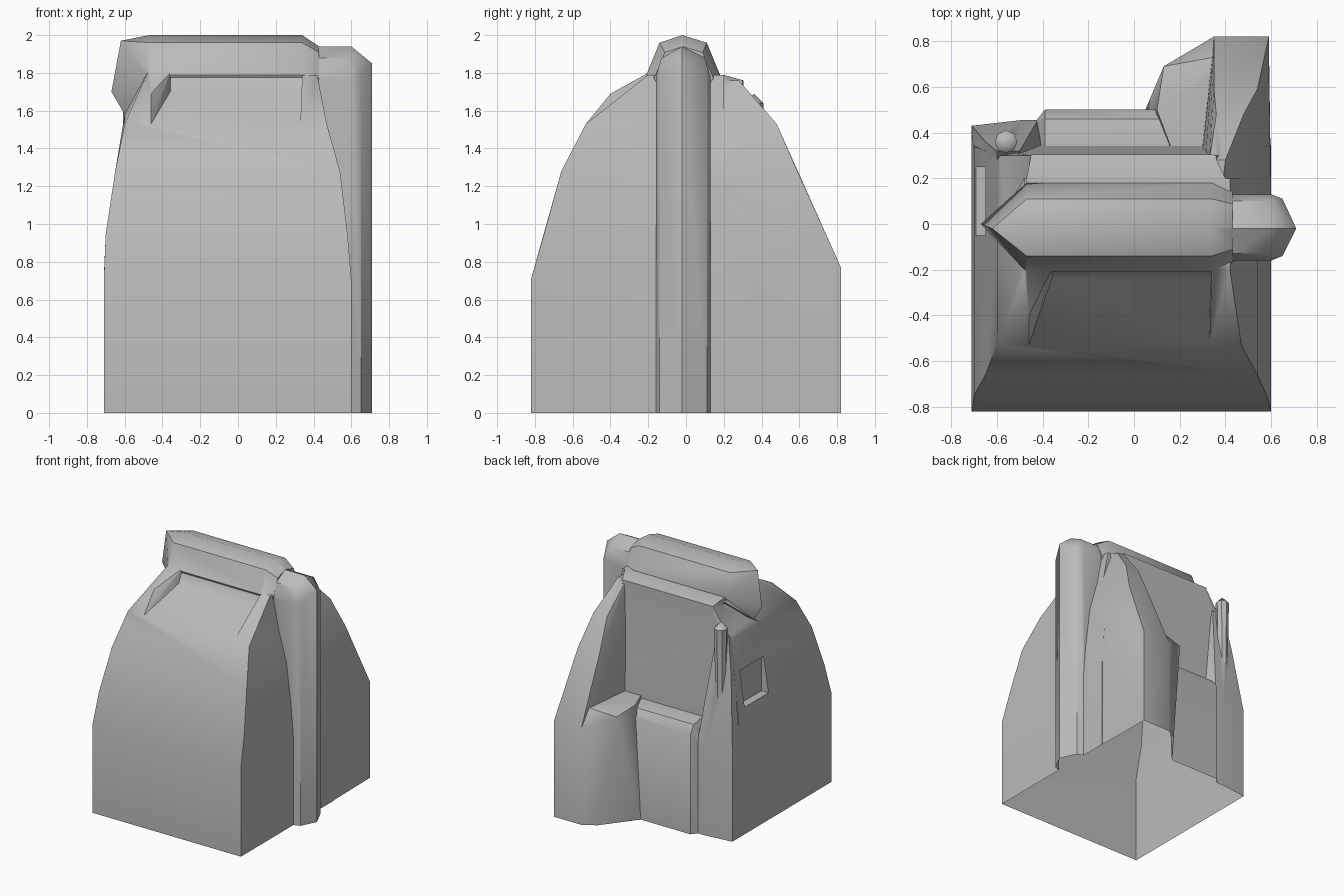
import bpy
import bmesh
import math
from mathutils import Vector

default_cube = bpy.data.objects.get("Cube")
if default_cube:
    bpy.data.objects.remove(default_cube, do_unlink=True)

# One plain grey for everything
GREY = (0.5, 0.5, 0.5, 1)
stone = bpy.data.materials.new("plain_grey")
stone.use_nodes = True
stone.diffuse_color = GREY
stone.node_tree.nodes["Principled BSDF"].inputs["Base Color"].default_value = GREY


def hull(name, points):
    """Make a solid from the convex hull of the points, with merged flat faces."""
    mesh = bpy.data.meshes.new(name)
    bm = bmesh.new()
    for point in points:
        bm.verts.new(Vector(point))
    bmesh.ops.remove_doubles(bm, verts=bm.verts[:], dist=0.001)
    result = bmesh.ops.convex_hull(bm, input=bm.verts[:])
    unused = set(result["geom_interior"]) | set(result["geom_unused"])
    loose = [v for v in unused if isinstance(v, bmesh.types.BMVert)]
    bmesh.ops.delete(bm, geom=loose, context="VERTS")
    bmesh.ops.dissolve_limit(bm, angle_limit=math.radians(1),
                             verts=bm.verts[:], edges=bm.edges[:])
    bmesh.ops.recalc_face_normals(bm, faces=bm.faces[:])
    bm.to_mesh(mesh)
    bm.free()
    mesh.materials.append(stone)
    part = bpy.data.objects.new(name, mesh)
    bpy.context.collection.objects.link(part)
    return part


def rows(*bars):
    """Turn bars (x start, x end, y, z) running along x into end points."""
    return [(x, y, z) for start, end, y, z in bars for x in (start, end)]


def upright(outline, *heights):
    """Repeat a floor outline at every given height."""
    return [(x, y, z) for z in heights for x, y in outline]


def combine(target, other, operation):
    """Apply a boolean to the target and remove the other solid."""
    modifier = target.modifiers.new(other.name, "BOOLEAN")
    modifier.operation = operation
    modifier.solver = "EXACT"
    modifier.object = other
    bpy.context.view_layer.objects.active = target
    bpy.ops.object.modifier_apply(modifier=modifier.name)
    bpy.data.objects.remove(other, do_unlink=True)


# Outline of the sloped sides, shared by the body, wing and buttress
LEFT, RIGHT = -.71, .6
SHOULDER = .71
LOW, MID, TOP = 1.28, 1.53, 1.76

# Main body: upright base with a front that leans back in steps
shell = hull("hollow_shell", rows(
    (LEFT, RIGHT, -.82, 0),
    (LEFT, RIGHT, -.82, SHOULDER),
    (-.7, .58, -.75, .95),
    (-.65, .54, -.66, LOW),
    (-.6, .47, -.53, MID),
    (-.46, .38, -.22, 1.71),
    (-.45, .36, .3, TOP),
    (-.6, .47, .3, MID),
    (-.65, .54, .32, LOW),
    (-.7, .58, .34, .95),
    (LEFT, RIGHT, .345, SHOULDER),
    (LEFT, RIGHT, .345, 0)))

# Raised shoulders at both ends of the slope below the ridge
pointed_end_shoulder = hull("pointed_end_shoulder", rows(
    (-.6, -.46, -.53, MID),
    (-.48, -.46, -.4, 1.69),
    (-.48, -.36, -.2, 1.8),
    (-.6, -.36, 0, 1.58),
    (-.48, -.4, .2, 1.76),
    (-.6, -.3, -.2, 1.45)))
column_end_shoulder = hull("column_end_shoulder", rows(
    (.33, .47, -.53, MID),
    (.34, .42, -.2, 1.79),
    (.34, .42, .2, 1.79),
    (.33, .47, .2, MID)))

# Rounded ridge on top, pointed at one end
BARREL = [(-.21, 1.79), (-.14, 1.96), (-.02, 2), (.11, 1.96),
          (.18, 1.79), (.1, 1.66), (-.14, 1.66)]
ridge_points = [(x, y, z) for x in (-.47, .34) for y, z in BARREL]
ridge_points += [(.43, y * .8, 1.7 + (z - 1.7) * .8) for y, z in BARREL]
ridge_points += rows((-.62, -.62, -.02, 1.97),
                     (-.67, -.67, 0, 1.7),
                     (-.6, -.6, 0, 1.58))
top_ridge = hull("top_ridge", ridge_points)

# Saddle where the ridge sits on the body
ridge_saddle = hull("ridge_saddle", rows(
    (-.46, .38, -.2, 1.78),
    (-.46, .38, -.24, 1.69),
    (-.47, .4, .2, 1.79),
    (-.45, .35, .305, TOP),
    (-.45, .35, .305, 1.6)))

# Tall rear wing with a sloping ledge
rear_wing = hull("rear_wing", rows(
    (.35, .59, .82, 0),
    (.35, .59, .82, .77),
    (.35, .59, .73, .9),
    (.35, .54, .59, LOW),
    (.36, .48, .48, MID),
    (.33, .4, .28, TOP),
    (.3, .38, .1, TOP),
    (.3, .47, .1, MID),
    (.28, .54, .1, LOW),
    (.27, RIGHT, .1, SHOULDER),
    (.27, RIGHT, .1, 0)))

# Low rear blocks below the recessed wall, the corner one undercut
rear_corner_block = hull(
    "rear_corner_block",
    upright([(.35, .82), (.25, .76), (.05, .5), (.05, .3), (.4, .3)], 0)
    + [(.35, .82, .77), (.25, .75, .83), (.13, .69, .87), (.35, .73, .9),
       (.1, .5, .9), (.16, .34, .9), (.4, .3, .9)])
rear_box = hull("rear_box", rows(
    (-.39, .25, .5, 0),
    (-.39, .25, .5, .8),
    (-.39, .25, .46, .86),
    (-.39, .25, .35, .88),
    (-.39, .25, .3, .88),
    (-.43, .25, .45, 0),
    (-.43, .25, .45, .76),
    (-.43, .25, .3, .8),
    (-.43, .25, .3, 0)))

# Sloped buttress at the other rear corner
rear_buttress = hull("rear_buttress", rows(
    (LEFT, -.49, .43, 0),
    (LEFT, -.49, .43, .73),
    (-.49, -.42, .455, 0),
    (-.49, -.42, .455, .73),
    (-.65, -.5, .36, LOW),
    (-.6, -.5, .32, 1.58),
    (-.6, -.5, .28, MID),
    (-.65, -.5, .28, LOW),
    (-.7, -.4, .28, .95),
    (LEFT, -.4, .28, SHOULDER),
    (LEFT, -.4, .28, 0)))

# Small tapered post against the buttress
post_points = [(-.56, .39, .95), (-.56, .36, 1.69)]
for side in range(8):
    turn = math.tau * side / 8
    for radius, height in ((.05, 1.64), (.04, 1.1)):
        post_points.append((-.56 + radius * math.cos(turn),
                            .36 + radius * math.sin(turn), height))
rear_post = hull("rear_post", post_points)

# Side column with a pointed outer edge and a gabled head
PILLAR = [(.43, -.16), (RIGHT, -.16), (.65, -.14), (.71, -.02),
          (.65, .11), (RIGHT, .13), (.43, .13)]
side_column = hull("side_column", upright(PILLAR, 0, 1.78) + rows(
    (.43, RIGHT, -.13, 1.88),
    (.43, RIGHT, -.02, 1.94),
    (.43, RIGHT, .1, 1.88),
    (.7, .71, -.02, 1.85)))

# Shallow side window
window_cutter = hull("window_cutter", [
    (x, y, z) for x in (-.8, -.63) for y in (-.05, .25) for z in (1, LOW)])

# Merge the solids into one skin
for part in (pointed_end_shoulder, column_end_shoulder, ridge_saddle, top_ridge,
             rear_wing, rear_corner_block, rear_box, rear_buttress, rear_post,
             side_column):
    combine(shell, part, "UNION")
combine(shell, window_cutter, "DIFFERENCE")

# Open the underside so the skin is hollow
bm = bmesh.new()
bm.from_mesh(shell.data)
floor = [f for f in bm.faces if all(v.co.z < 0.001 for v in f.verts)]
bmesh.ops.delete(bm, geom=floor, context="FACES")
bm.to_mesh(shell.data)
bm.free()

# Soften the shallow creases
bpy.ops.object.select_all(action="DESELECT")
shell.select_set(True)
bpy.context.view_layer.objects.active = shell
bpy.ops.object.shade_smooth_by_angle(angle=math.radians(40))
